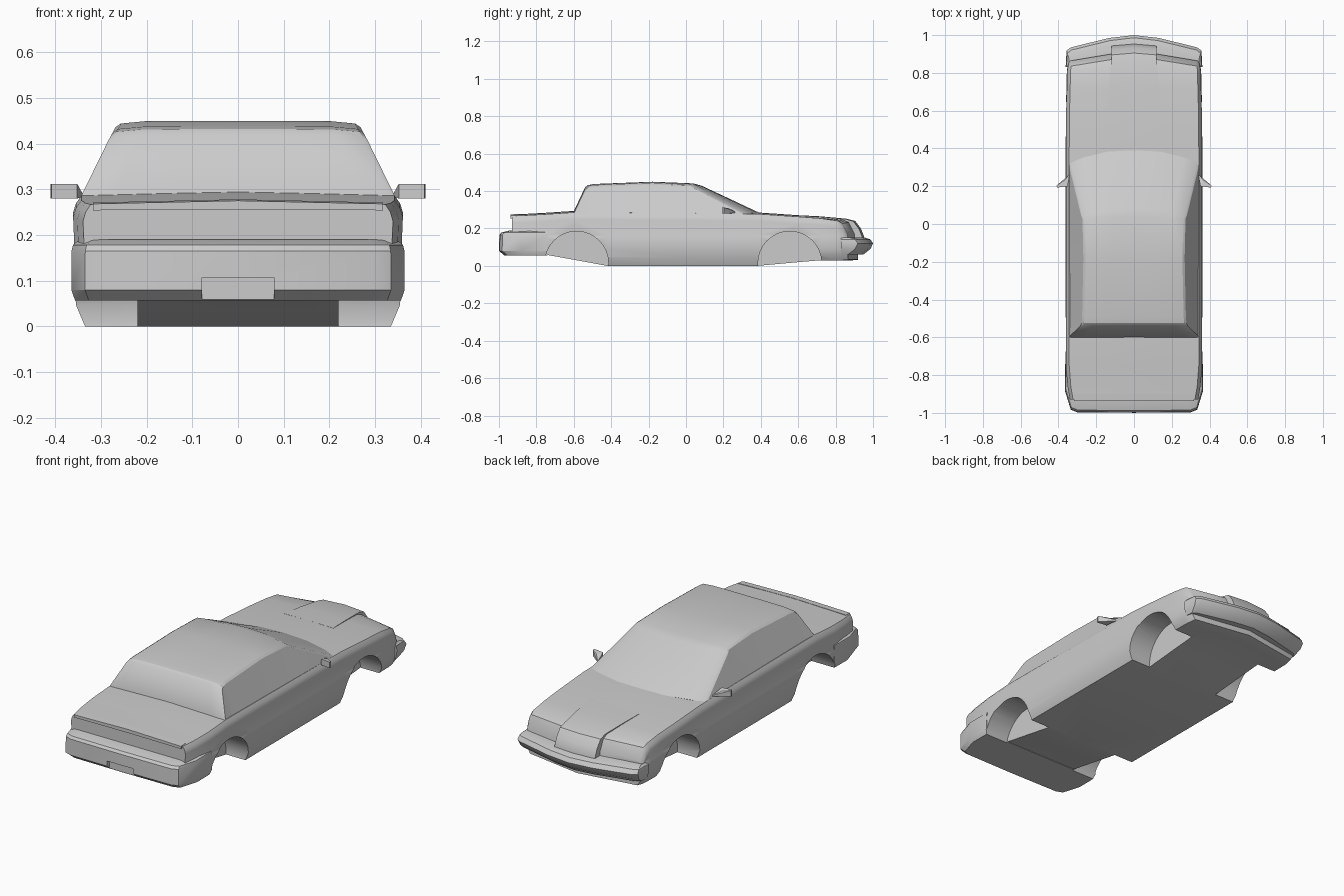
import bpy
import bmesh
import math
from mathutils import Vector

cube = bpy.data.objects.get("Cube")
if cube:
    bpy.data.objects.remove(cube, do_unlink=True)

paint = bpy.data.materials.new("plain grey")
paint.use_nodes = True
GREY = (0.6, 0.6, 0.6, 1)
paint.diffuse_color = GREY
paint.node_tree.nodes["Principled BSDF"].inputs["Base Color"].default_value = GREY


def finish(name, bm):
    bmesh.ops.recalc_face_normals(bm, faces=bm.faces)
    mesh = bpy.data.meshes.new(name)
    bm.to_mesh(mesh)
    bm.free()
    mesh.materials.append(paint)
    ob = bpy.data.objects.new(name, mesh)
    bpy.context.collection.objects.link(ob)
    return ob


def loft(name, half_rings):
    """Mirror each half ring (starting and ending on x = 0) and bridge them."""
    bm = bmesh.new()
    rings = []
    for half in half_rings:
        full = half + [(-x, y, z) for x, y, z in half[-2:0:-1]]
        rings.append([bm.verts.new(p) for p in full])
    n = len(rings[0])
    for a, b in zip(rings, rings[1:]):
        for i in range(n):
            j = (i + 1) % n
            bm.faces.new((a[i], a[j], b[j], b[i]))
    k = len(half_rings[0])
    for ring in (rings[0], rings[-1]):
        bm.faces.new(ring[:k])
        bm.faces.new(ring[k - 1:] + ring[:1])
    return finish(name, bm)


def cut(ob, cutters):
    for cutter in cutters:
        mod = ob.modifiers.new("cut", "BOOLEAN")
        mod.operation = "DIFFERENCE"
        mod.solver = "EXACT"
        mod.object = cutter
        bpy.context.view_layer.objects.active = ob
        bpy.ops.object.modifier_apply(modifier=mod.name)


def smooth(ob, angle=28):
    bpy.ops.object.select_all(action="DESELECT")
    ob.select_set(True)
    bpy.context.view_layer.objects.active = ob
    bpy.ops.object.shade_smooth_by_angle(angle=math.radians(angle))


# Lower body: sections along the length, with a swept-back nose
def body_section(y, bottom, top, scale, sweep):
    low = min(0.09, bottom + 0.03) if bottom > 0.06 else 0.09
    trim = min(0.155, top - 0.06)
    pts = [(0, bottom), (0.335, bottom), (0.354, (bottom + low) / 2),
           (0.36, low), (0.363, trim), (0.358, trim + 0.012),
           (0.361, top - 0.045 if top > 0.23 else trim + 0.02),
           (0.355, top - 0.025), (0.343, top - 0.008), (0.15, top - 0.003), (0, top)]
    return [(x * scale, y - sweep * x / 0.35, z) for x, z in pts]


body = loft("body", [body_section(*s) for s in (
    (-0.93, 0.08, 0.275, 0.94, 0),
    (-0.86, 0.07, 0.278, 0.975, 0),
    (-0.75, 0.06, 0.284, 1, 0),
    (-0.6, 0.033, 0.294, 1, 0),
    (-0.42, 0, 0.293, 1, 0),
    (0, 0, 0.29, 1, 0),
    (0.38, 0, 0.286, 1, 0),
    (0.6, 0.02, 0.271, 0.995, 0),
    (0.72, 0.03, 0.262, 0.985, 0),
    (0.85, 0.03, 0.249, 0.98, 0.04),
    (0.89, 0.03, 0.235, 0.97, 0.055),
    (0.92, 0.033, 0.175, 0.95, 0.055))])


# Cabin: leaning side glass, sloping front and rear glass, domed roof
def cabin_section(y, top, sweep):
    edge = top - 0.014
    wide = 0.347 - 0.54 * max(0, edge - 0.29)
    pts = [(0, 0.265), (0.349, 0.265), (wide, edge), (wide - 0.012, top - 0.006),
           (wide * 0.76, top - 0.001), (wide * 0.4, top), (0, top)]
    return [(x, y - sweep * (x / 0.34) ** 2, z) for x, z in pts]


cabin = loft("cabin", [cabin_section(*s) for s in (
    (-0.6, 0.292, 0),
    (-0.54, 0.42, 0),
    (-0.525, 0.432, 0),
    (-0.49, 0.438, 0),
    (-0.18, 0.45, 0),
    (0.04, 0.441, 0.02),
    (0.085, 0.428, 0.06),
    (0.395, 0.283, 0.07))])

# Raised centre panel running down the hood to the grille
hood_panel = loft("hood_panel", [
    [(0, y, 0.15), (w, y - sweep, 0.15), (w, y - sweep, z - 0.002), (0, y, z)]
    for y, z, w, sweep in ((0.6, 0.271, 0.145, 0), (0.72, 0.265, 0.135, 0),
                           (0.86, 0.252, 0.12, 0.005), (0.905, 0.24, 0.12, 0.01),
                           (0.935, 0.2, 0.12, 0.01), (0.953, 0.155, 0.12, 0.01))])


# Bumpers: plan outlines stacked in height with insets
def stacked(name, plan, levels, side, direction):
    rings = []
    for z, inset in levels:
        rings.append([(max(0, x - inset * side) if x else 0,
                       y - direction * inset if abs(y) > 0.88 else y, z)
                      for x, y in plan])
    return loft(name, rings)


front_bumper = stacked(
    "front_bumper",
    [(0, 1), (0.13, 0.985), (0.335, 0.935), (0.357, 0.918), (0.362, 0.83), (0, 0.83)],
    [(0.062, 0.05), (0.09, 0.014), (0.12, 0), (0.142, 0.014), (0.152, 0.045)], 0.3, 1)
rear_bumper = stacked(
    "rear_bumper",
    [(0, -1), (0.3, -0.997), (0.335, -0.983), (0.365, -0.885), (0.364, -0.74), (0, -0.74)],
    [(0.056, 0.028), (0.08, 0), (0.165, 0.002), (0.178, 0.012), (0.19, 0.06)], 0.3, -1)

# Trunk lip overhanging the tail panel
trunk_lip = loft("trunk_lip", [
    [(0, y, z - 0.018), (0.318, y, z - 0.02), (0.318, y, z - 0.006), (0, y, z + 0.001)]
    for y, z in ((-0.937, 0.274), (-0.9, 0.277))])

# Wheel wells and licence recess
cutters = []
for y in (-0.585, 0.555):
    for side in (-1, 1):
        bpy.ops.mesh.primitive_cylinder_add(
            vertices=32, radius=0.17, depth=0.24,
            location=(side * 0.34, y, 0.015), rotation=(0, math.pi / 2, 0))
        cutters.append(bpy.context.object)
bpy.ops.mesh.primitive_cube_add(size=1, location=(0, -1.0, 0.075))
recess = bpy.context.object
recess.scale = (0.157, 0.05, 0.064)
bpy.context.view_layer.update()
for helper in cutters + [recess]:
    helper.name = "cutter"
    helper.hide_render = True
cut(body, cutters)
cut(rear_bumper, cutters[:2] + [recess])
for helper in cutters + [recess]:
    bpy.data.objects.remove(helper, do_unlink=True)

for part in (body, cabin, front_bumper, rear_bumper, hood_panel):
    smooth(part)

# Door mirrors: tapered wedges
for label, side in (("left", 1), ("right", -1)):
    bm = bmesh.new()
    for x, y, low, high in ((0.34, 0.262, 0.283, 0.29), (0.372, 0.228, 0.28, 0.308),
                            (0.41, 0.204, 0.28, 0.312), (0.408, 0.193, 0.28, 0.312),
                            (0.352, 0.2, 0.28, 0.312)):
        for z in (low, high):
            bm.verts.new(Vector((side * x, y, z)))
    bmesh.ops.convex_hull(bm, input=bm.verts)
    finish(label + "_mirror", bm)
